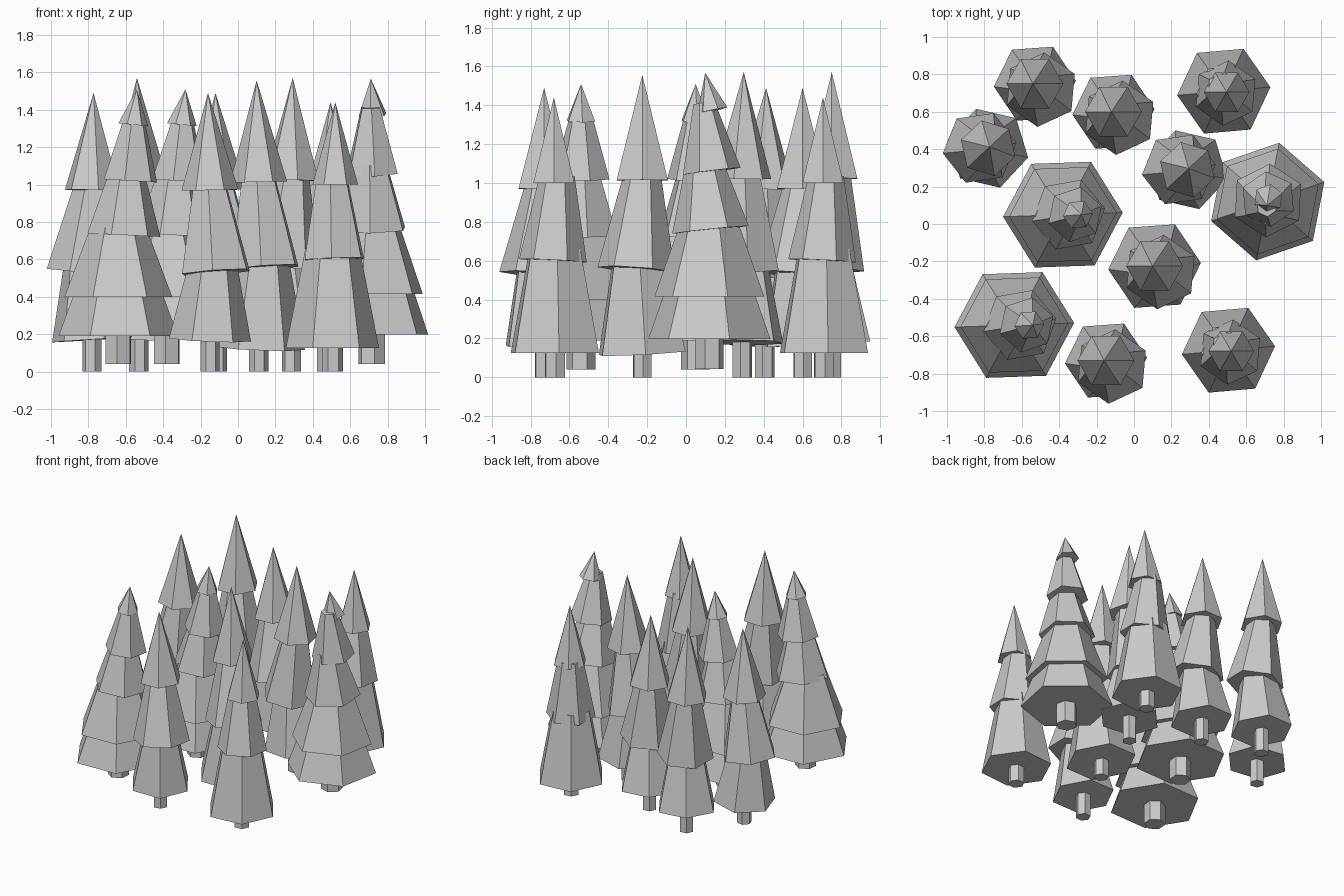
import bpy, bmesh, math
from mathutils import Matrix, Vector

if "Cube" in bpy.data.objects:
    bpy.data.objects.remove(bpy.data.objects["Cube"])

grey = bpy.data.materials.new("plain_grey")
grey.use_nodes = True
grey.diffuse_color = (0.6, 0.6, 0.6, 1)
grey.node_tree.nodes["Principled BSDF"].inputs["Base Color"].default_value = (0.6, 0.6, 0.6, 1)


def frustum(name, place, z0, r0, z1, r1, twist=0, offset=(0, 0), slope=(0, 0)):
    """Six-sided frustum or cone, twisted and tilted about its base centre."""
    bm = bmesh.new()
    bmesh.ops.create_cone(bm, cap_ends=True, segments=6, radius1=r0, radius2=r1,
                          depth=z1 - z0,
                          matrix=Matrix.Translation((0, 0, (z1 - z0) / 2)))
    bmesh.ops.remove_doubles(bm, verts=bm.verts, dist=0.0001)
    # create_cone starts on the y axis; bring a corner onto x
    turn = Matrix.Rotation(math.radians(twist + 30), 4, "Z")
    tilt = Matrix.Identity(4)
    steep = Vector(slope).length
    if steep:
        tilt = Matrix.Rotation(steep, 4, Vector((slope[1], -slope[0], 0)))
    base = Matrix.Translation((offset[0], offset[1], z0))
    bm.transform(place @ base @ tilt @ turn)
    bmesh.ops.recalc_face_normals(bm, faces=bm.faces)
    mesh = bpy.data.meshes.new(name)
    bm.to_mesh(mesh)
    bm.free()
    mesh.materials.append(grey)
    bpy.context.collection.objects.link(bpy.data.objects.new(name, mesh))


def placement(x, y, turn=0, stretch=1):
    return (Matrix.Translation((x, y, 0)) @ Matrix.Rotation(math.radians(turn), 4, "Z")
            @ Matrix.Diagonal((1, 1, stretch, 1)))


def slim_tree(x, y, turn=0, stretch=1, wide=1, low=0.17):
    """Three tiers, the middle one pushed aside and tilted back."""
    p = placement(x, y, turn, stretch)
    frustum("slim_trunk", p, 0, 0.052, 0.3, 0.052, 5)
    frustum("slim_lower_tier", p, low, 0.22 * wide, 0.62, 0.12 * wide, 4, slope=(-0.04, 0.05))
    frustum("slim_middle_tier", p, 0.53, 0.2, 1.03, 0.09, 25, (0.032, -0.032), (0.07, -0.07))
    frustum("slim_upper_tier", p, 0.97, 0.152, 1.49, 0, 0, slope=(0.02, 0))


def straight_tree(x, y):
    """Three upright tiers over a broad base."""
    p = placement(x, y)
    frustum("straight_trunk", p, 0, 0.057, 0.3, 0.057, 5)
    frustum("straight_lower_tier", p, 0.125, 0.25, 0.66, 0.145, 5)
    frustum("straight_middle_tier", p, 0.6, 0.175, 1.04, 0.09, 25, (0.01, -0.01), (0.03, -0.05))
    frustum("straight_upper_tier", p, 1.0, 0.122, 1.44, 0, 0, (0.015, -0.005))


# base height, base radius, top height, top radius, twist, sideways shift, slope
BROAD_TIERS = [
    (0.19, 0.32, 0.42, 0.235, 2, 0, 0),
    (0.40, 0.288, 0.77, 0.15, 2, 0, 0),
    (0.73, 0.198, 1.07, 0.095, 10, 0.03, -0.05),
    (1.02, 0.15, 1.36, 0.055, 18, 0.065, -0.06),
    (1.32, 0.08, 1.51, 0, 5, 0.08, -0.10),
]


def broad_tree(x, y, turn=0, stretch=1, lean=1, tilt=1):
    """Five tiers stepping off to one side."""
    p = placement(x, y, turn, stretch)
    frustum("broad_trunk", p, 0.04, 0.075, 0.3, 0.075, 25)
    for z0, r0, z1, r1, twist, shift, slope in BROAD_TIERS:
        frustum("broad_tier", p, z0, r0, z1, r1, twist, (shift * lean, 0), (slope * tilt, 0))


# Slim trees
slim_tree(-0.53, 0.75, stretch=1.054)
slim_tree(-0.11, 0.60)
slim_tree(-0.15, -0.73)
slim_tree(-0.78, 0.405, turn=223)
slim_tree(0.285, 0.29, turn=223, stretch=1.054)
slim_tree(0.11, -0.225, stretch=1.045, wide=1.13, low=0.12)

# Straight trees
straight_tree(0.505, -0.675)
straight_tree(0.48, 0.71)

# Broad trees
broad_tree(-0.64, -0.54)
broad_tree(-0.38, 0.05)
broad_tree(0.715, 0.12, turn=-103, stretch=1.04, lean=-0.2, tilt=2)
